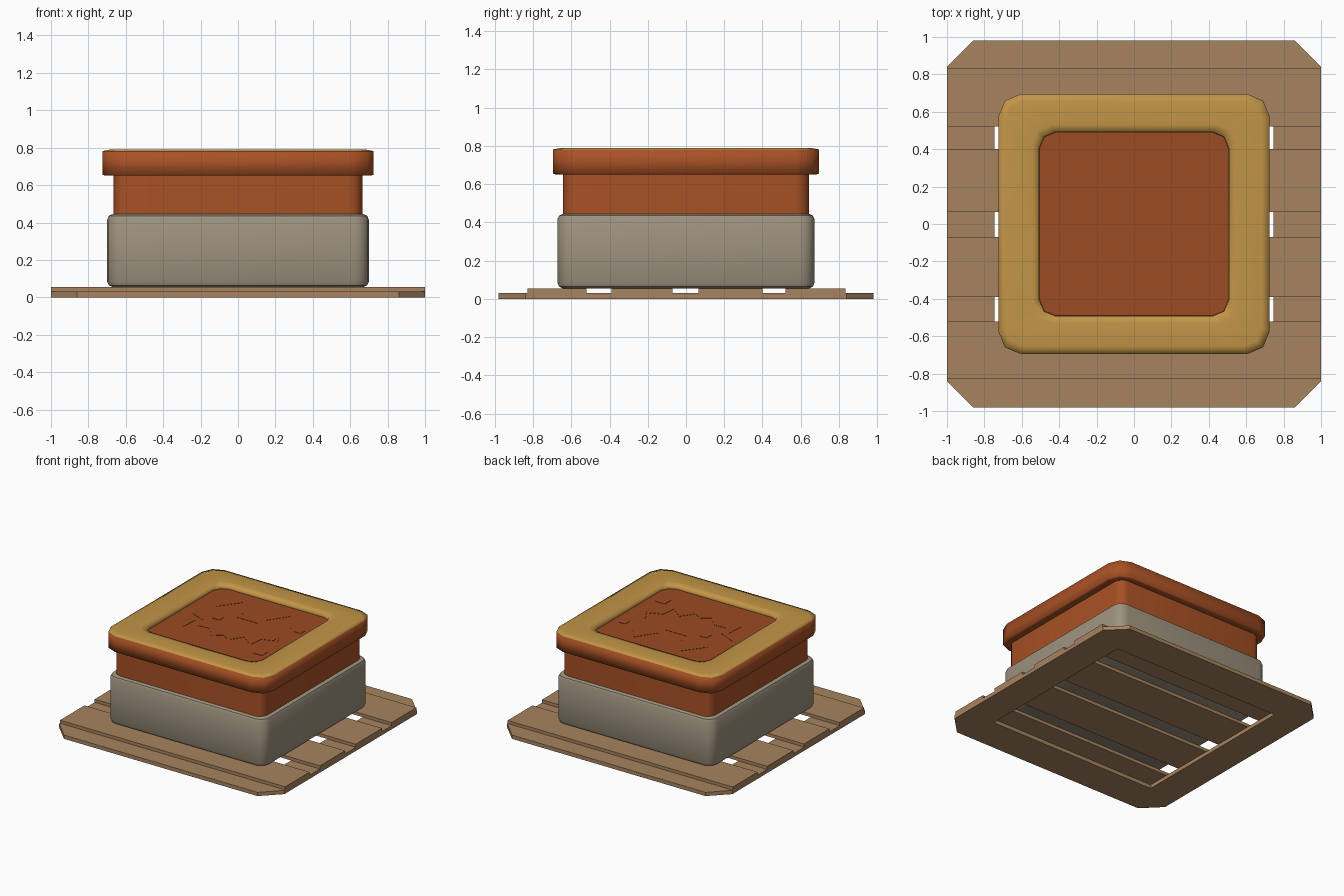
import bpy, bmesh, math
from mathutils import Vector, Matrix

if "Cube" in bpy.data.objects:
    bpy.data.objects.remove(bpy.data.objects["Cube"])


def material(name, r, g, b):
    m = bpy.data.materials.new(name)
    m.use_nodes = True
    m.diffuse_color = (r, g, b, 1)
    m.node_tree.nodes["Principled BSDF"].inputs["Base Color"].default_value = (r, g, b, 1)
    return m


ORANGE = material("burnt orange", 0.39, 0.082, 0.018)
PANEL = material("dark orange", 0.33, 0.07, 0.016)
GOLD = material("golden yellow", 0.54, 0.30, 0.063)
STONE = material("warm grey", 0.34, 0.29, 0.21)
WOOD = material("light wood", 0.39, 0.23, 0.115)


def finish(name, bm, mats, angle=None):
    bmesh.ops.recalc_face_normals(bm, faces=bm.faces)
    mesh = bpy.data.meshes.new(name)
    bm.to_mesh(mesh)
    bm.free()
    for m in mats:
        mesh.materials.append(m)
    ob = bpy.data.objects.new(name, mesh)
    bpy.context.collection.objects.link(ob)
    if angle:
        bpy.ops.object.select_all(action="DESELECT")
        ob.select_set(True)
        bpy.context.view_layer.objects.active = ob
        bpy.ops.object.shade_smooth_by_angle(angle=math.radians(angle))
    return ob


def outline(hx, hy, r, seg):
    """Rectangle with rounded or clipped corners."""
    pts = []
    for i, (sx, sy) in enumerate([(1, 1), (-1, 1), (-1, -1), (1, -1)]):
        for k in range(seg + 1):
            a = math.pi / 2 * (i + k / seg)
            pts.append((sx * (hx - r) + r * math.cos(a), sy * (hy - r) + r * math.sin(a)))
    return pts


def loft(bm, rings, seg, closed=False):
    """Join rings of (half x, half y, corner radius, z)."""
    loops = [[bm.verts.new((x, y, z)) for x, y in outline(hx, hy, r, seg)]
             for hx, hy, r, z in rings]
    pairs = list(zip(loops, loops[1:]))
    if closed:
        pairs.append((loops[-1], loops[0]))
    else:
        bm.faces.new(loops[0])
        bm.faces.new(loops[-1])
    for a, b in pairs:
        for i in range(len(a)):
            j = (i + 1) % len(a)
            bm.faces.new((a[i], a[j], b[j], b[i]))


def box(bm, size, loc, turn=0):
    mat = Matrix.Translation(loc) @ Matrix.Rotation(turn, 4, "Z") @ Matrix.Diagonal((*size, 1))
    bmesh.ops.create_cube(bm, size=1, matrix=mat)


# Clipped-corner pallet frame with an open centre
bm = bmesh.new()
loft(bm, [(1, 0.98, 0.14, 0), (1, 0.98, 0.14, 0.03),
          (0.745, 0.7, 0.005, 0.03), (0.745, 0.7, 0.005, 0)], 1, closed=True)
finish("pallet_frame", bm, [WOOD])

# Four planks across the frame
for n, (y0, y1) in enumerate([(-0.83, -0.52), (-0.39, -0.07), (0.065, 0.4), (0.52, 0.835)]):
    bm = bmesh.new()
    box(bm, (2, y1 - y0, 0.025), (0, (y0 + y1) / 2, 0.0425))
    finish(f"plank_{n + 1}", bm, [WOOD])

# Stone base with softened edges
bm = bmesh.new()
HX, HY, R = 0.7, 0.673, 0.08
loft(bm, [(HX - d, HY - d, R - d, z) for d, z in
          [(0.03, 0.055), (0.01, 0.064), (0, 0.085), (0, 0.415), (0.01, 0.436), (0.03, 0.445)]], 4)
finish("stone_base", bm, [STONE], 40)

# Orange body
bm = bmesh.new()
loft(bm, [(0.665, 0.643, 0.07, 0.43), (0.665, 0.643, 0.07, 0.7)], 4)
finish("body", bm, [ORANGE], 40)

# Overhanging rim: orange outside, gold on top and inside
FLOOR = 0.755
bm = bmesh.new()
loft(bm, [(0.65, 0.63, 0.07, 0.65), (0.71, 0.68, 0.12, 0.65), (0.725, 0.695, 0.12, 0.656),
          (0.725, 0.695, 0.12, 0.782), (0.685, 0.655, 0.1, 0.79),
          (0.545, 0.53, 0.1, 0.79), (0.507, 0.492, 0.085, 0.784),
          (0.505, 0.49, 0.085, 0.74)], 2, closed=True)
bmesh.ops.recalc_face_normals(bm, faces=bm.faces)
for f in bm.faces:
    c = f.calc_center_median()
    inside = abs(c.x) < 0.52 and abs(c.y) < 0.51
    f.material_index = 1 if f.normal.z > 0.5 or (inside and c.z > 0.7) else 0
finish("rim", bm, [ORANGE, GOLD], 85)

# Sunken top panel
bm = bmesh.new()
loft(bm, [(0.505, 0.49, 0.085, 0.69), (0.505, 0.49, 0.085, FLOOR)], 2)
finish("top_panel", bm, [PANEL])

# Carved face strokes on the panel
strokes = {
    "right_eye": [(-0.33, 0.2), (-0.21, 0.36), (-0.1, 0.2)],
    "left_eye": [(0.1, 0.2), (0.21, 0.36), (0.33, 0.2)],
    "nose": [(-0.1, 0.13), (0.09, 0.13)],
    "cheek": [(-0.42, 0.01), (-0.28, -0.05)],
    "mouth_side": [(-0.32, -0.08), (-0.33, -0.23)],
    "mouth": [(-0.25, -0.15), (-0.15, -0.14), (-0.07, -0.23), (0, -0.18), (0.07, -0.22),
              (0.14, -0.12), (0.25, -0.2), (0.26, -0.08), (0.35, -0.05), (0.33, 0.06),
              (0.42, -0.12)],
}
for name, pts in strokes.items():
    bm = bmesh.new()
    for a, b in zip(pts, pts[1:]):
        a, b = Vector(a), Vector(b)
        d, m = b - a, (a + b) / 2
        box(bm, (d.length, 0.004, 0.002), (m.x, m.y, FLOOR + 0.001), math.atan2(d.y, d.x))
    finish(name, bm, [PANEL])

# Small square chips on the panel
for n, (x, y, s) in enumerate([(-0.205, 0.045, 0.06), (0.415, 0.19, 0.055), (0.39, -0.27, 0.08)]):
    bm = bmesh.new()
    box(bm, (s, s, 0.003), (x, y, FLOOR + 0.001))
    finish(f"square_chip_{n + 1}", bm, [PANEL])
